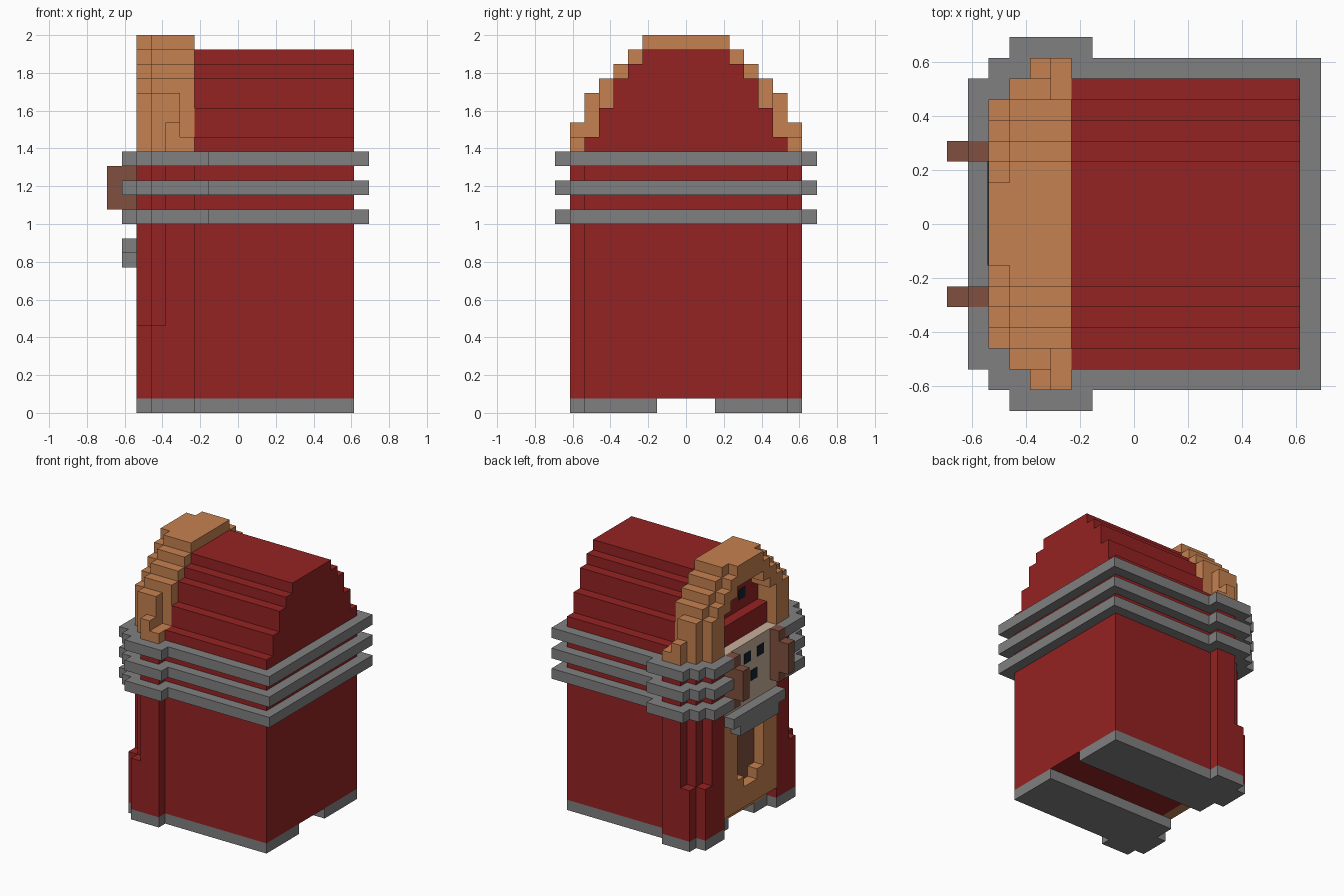
import bpy, bmesh
from mathutils import Vector

if "Cube" in bpy.data.objects:
    bpy.data.objects.remove(bpy.data.objects["Cube"])

U = 1 / 13  # block size; all coordinates below are in blocks


def material(name, rgb):
    m = bpy.data.materials.new(name)
    m.diffuse_color = (*rgb, 1)
    m.use_nodes = True
    m.node_tree.nodes["Principled BSDF"].inputs["Base Color"].default_value = m.diffuse_color
    return m


RED = material("deep red", (0.30, 0.016, 0.016))
GREY = material("grey metal", (0.216, 0.216, 0.216))
ORANGE = material("warm orange", (0.56, 0.22, 0.08))
BROWN = material("brown", (0.216, 0.08, 0.05))
CREAM = material("cream", (0.58, 0.43, 0.33))
DARK = material("dark blue", (0.006, 0.017, 0.026))


def prism(name, pts, mat, lo, hi, axis):
    """Extrude an outline along z (points are y, x) or along x (points are y, z)."""
    bm = bmesh.new()

    def co(p, t):
        return (p[1] * U, p[0] * U, t * U) if axis == "z" else (t * U, p[0] * U, p[1] * U)

    face = bm.faces.new([bm.verts.new(co(p, lo)) for p in pts])
    out = bmesh.ops.extrude_face_region(bm, geom=[face])
    move = Vector((0, 0, 1) if axis == "z" else (1, 0, 0)) * (hi - lo) * U
    bmesh.ops.translate(bm, vec=move, verts=[g for g in out["geom"] if isinstance(g, bmesh.types.BMVert)])
    bmesh.ops.recalc_face_normals(bm, faces=bm.faces)
    me = bpy.data.meshes.new(name)
    bm.to_mesh(me)
    bm.free()
    me.materials.append(mat)
    ob = bpy.data.objects.new(name, me)
    bpy.context.collection.objects.link(ob)
    return ob


def box(name, x, y, z, mat):
    return prism(name, [(y[0], x[0]), (y[1], x[0]), (y[1], x[1]), (y[0], x[1])], mat, z[0], z[1], "z")


def side(start, steps):
    """Stair-stepped right half of a symmetric outline: steps are (end, half width)."""
    pts, t = [], start
    for end, half in steps:
        pts += [(half, t), (half, end)]
        t = end
    return pts


def outline(start, outer, inner=()):
    """Symmetric stepped outline with an optional stepped opening at its start side."""
    right, hole = side(start, outer), side(start, inner)
    mirror = lambda ps: [(-y, t) for y, t in ps]
    return right + mirror(right)[::-1] + mirror(hole) + hole[::-1]


# Cabinet with a wider plinth, open in the middle of the front
NOTCH = [(-5, 4)]
prism("lower_cabinet", outline(-7, [(-6, 7), (-3, 8), (8, 7)], NOTCH), RED, 1, 6, "z")
prism("upper_cabinet", outline(-7, [(-6, 6), (-5, 7), (-3, 8), (8, 7)], NOTCH), RED, 6, 18, "z")

# Two feet
foot = [(2, -6), (4, -6), (4, -7), (7, -7), (7, -6), (8, -6), (8, -3), (7, -3), (7, 8), (2, 8)]
for s, n in ((1, "left"), (-1, "right")):
    prism("foot_" + n, [(s * y, x) for y, x in foot], GREY, 0, 1, "z")

# Trim bands, broken at the front
for i, z in enumerate((13, 15, 17)):
    prism(f"trim_band_{i + 1}", outline(-8, [(-7, 7), (-6, 8), (-2, 9), (9, 8)], NOTCH), GREY, z, z + 1, "z")

# Rounded roof
ROOF = [(19, 7), (21, 6), (23, 5), (24, 4), (25, 3)]
prism("roof", outline(18, ROOF), RED, -3, 8, "x")

# Front arch, built in slices
HOLE = [(22, 4), (23, 3), (24, 2)]
CROWN = [(23, 6), (24, 5), (25, 4), (26, 3)]
prism("arch_front", outline(18, [(22, 6), (23, 5), (24, 4), (25, 3), (26, 2)], HOLE), ORANGE, -7, -6, "x")
prism("arch_middle", outline(18, [(22, 7)] + CROWN, HOLE), ORANGE, -6, -5, "x")
prism("arch_wide", outline(18, [(20, 8), (22, 7)] + CROWN, HOLE), ORANGE, -5, -4, "x")
prism("arch_back", outline(18, [(19, 8)] + CROWN, HOLE), ORANGE, -4, -3, "x")
prism("arch_recess_wall", outline(18, HOLE), RED, -5, -3, "x")
box("arch_lower_ledge", (-6, -5), (-4, 4), (18, 20), RED)
for y in (-2, 1):
    box("recess_mark", (-5.06, -5), (y, y + 1), (21, 22), DARK)

# Lower front panel: orange frame around a brown recess
prism("panel_frame", outline(11, [(2, 4)], [(5, 2), (4, 1)]), ORANGE, -7, -6, "x")
box("panel_sill", (-6, -5), (-4, 4), (1, 2), ORANGE)
box("panel_back", (-6, -5), (-4, 4), (2, 11), BROWN)

# Control shelf
box("shelf_top", (-8, -5), (-4, 4), (11, 12), GREY)
box("shelf_support", (-8, -7), (-3, 3), (10, 11), GREY)

# Selector panel with dots
box("selector_panel", (-7, -5), (-4, 4), (12, 18), CREAM)
for y, z in ((0, 16), (-2, 16), (2, 16), (-1, 14), (1, 14)):
    box("selector_dot", (-7.06, -7), (y, y + 1), (z, z + 1), DARK)

# Brown side brackets
for y in (-4, 3):
    box("bracket_post", (-8, -7), (y, y + 1), (13, 18), BROWN)
    box("bracket_grip", (-9, -8), (y, y + 1), (14, 17), BROWN)
